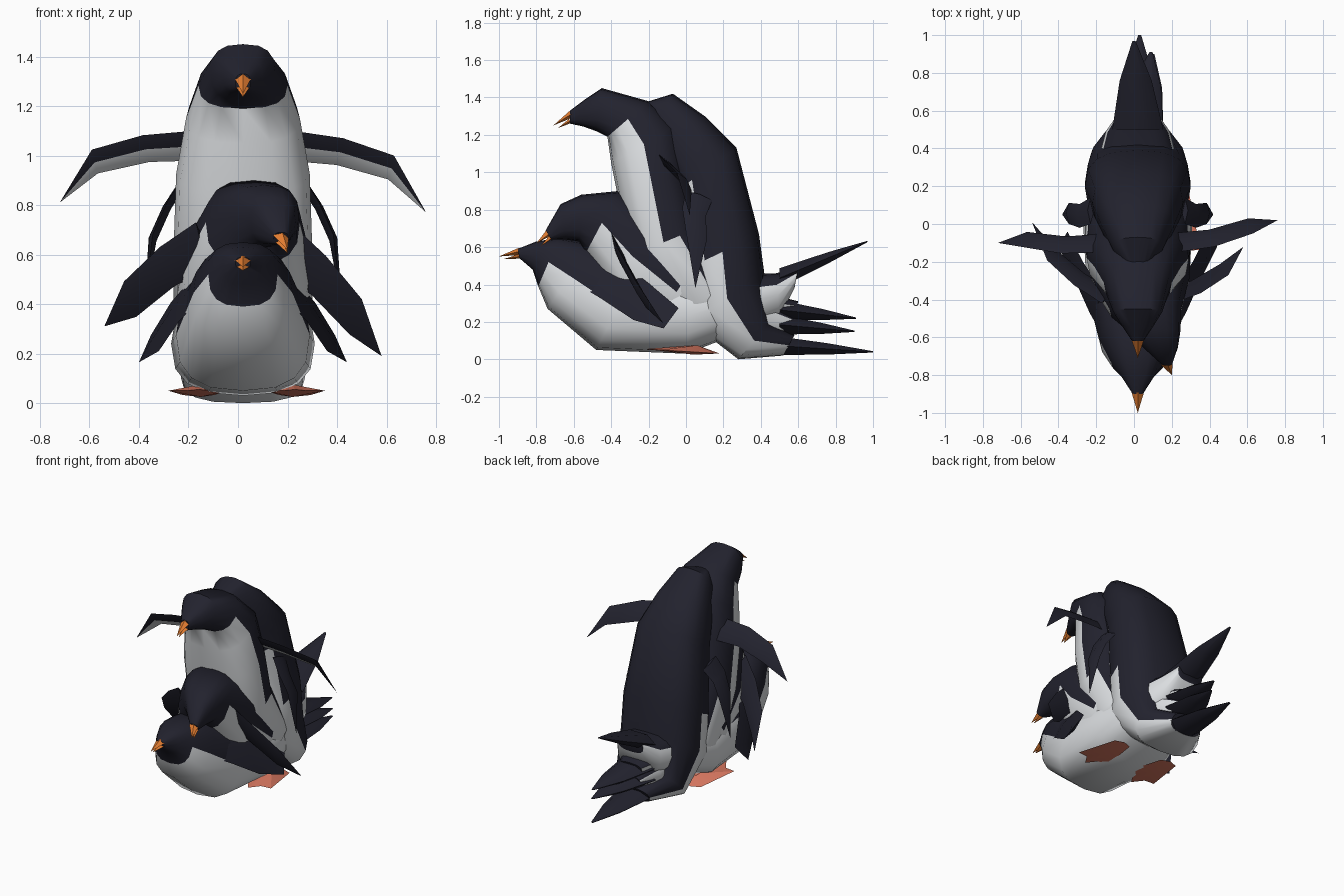
import bpy, bmesh, math
from mathutils import Vector as V

if "Cube" in bpy.data.objects:
    bpy.data.objects.remove(bpy.data.objects["Cube"])

CX = 0.02  # centre line of the pile


def material(name, rgb):
    m = bpy.data.materials.new(name)
    m.diffuse_color = (*rgb, 1)
    m.use_nodes = True
    m.node_tree.nodes["Principled BSDF"].inputs["Base Color"].default_value = m.diffuse_color
    return m


DARK = material("dark plumage", (0.016, 0.016, 0.027))
WHITE = material("white plumage", (0.72, 0.74, 0.76))
ORANGE = material("orange beak", (0.75, 0.20, 0.03))
SALMON = material("salmon feet", (0.70, 0.19, 0.12))


def finish(name, bm, mats, angle=45):
    bmesh.ops.recalc_face_normals(bm, faces=bm.faces)
    me = bpy.data.meshes.new(name)
    bm.to_mesh(me)
    bm.free()
    for m in mats:
        me.materials.append(m)
    me.shade_smooth()
    me.set_sharp_from_angle(angle=math.radians(angle))
    bpy.context.collection.objects.link(bpy.data.objects.new(name, me))


def loft(name, rings, mats, levels, sides=16, power=0.75):
    """Rings hold a back point, a belly point and a half width; the back is dark above its level."""
    bm = bmesh.new()
    loops = []
    for back, belly, w in rings:
        mid, half = (back + belly) / 2, (back - belly) / 2
        loop = []
        for k in range(sides):
            a = 2 * math.pi * k / sides
            c, s = (math.copysign(abs(t) ** power, t) for t in (math.cos(a), math.sin(a)))
            loop.append(bm.verts.new(mid + half * s + V((w * c, 0, 0))))
        loops.append(loop)
    for i in range(len(loops) - 1):
        for k in range(sides):
            n = (k + 1) % sides
            f = bm.faces.new((loops[i][k], loops[i][n], loops[i + 1][n], loops[i + 1][k]))
            f.material_index = int(math.sin(2 * math.pi * (k + 0.5) / sides) < levels(i))
    bm.faces.new(loops[0])
    bm.faces.new(loops[-1])
    finish(name, bm, mats)


def spike(name, base, tip, w, h, mat):
    """Four-sided pointed half of a beak."""
    bm = bmesh.new()
    side = (tip - base).cross(V((0, 0, 1))).normalized()
    up = side.cross((tip - base).normalized())
    q = [bm.verts.new(base + o) for o in (side * w, up * h, -side * w, -up * h)]
    t = bm.verts.new(tip)
    for k in range(4):
        bm.faces.new((q[k], q[(k + 1) % 4], t))
    bm.faces.new(q)
    finish(name, bm, [mat])


def flippers(name, shoulder, elbow, tip, chord, lift=0, sweep=0, white=False):
    """Pair of thin jointed wings; the left one is shifted by 'lift' upward and 'sweep' backward."""
    for label, s in (("right", 1), ("left", -1)):
        def place(p, f):
            f = f if s < 0 else 0
            return V((CX + s * (p[0] - CX), p[1] + sweep * f, p[2] + lift * f))
        step = V((s * chord[0], chord[1], chord[2]))
        a, b, t = place(shoulder, 0), place(elbow, 0.6), place(tip, 1)
        mid = a.lerp(b, 0.5) + V((0, -0.02, 0.02))
        n = (b - a).cross(step).normalized()
        if n.dot(V((-s, -1, -1))) < 0:
            n = -n
        bm = bmesh.new()
        rows = [[bm.verts.new(p + o) for o in (V(), c * 0.42 + n * 0.018, c, c * 0.5 - n * 0.018)]
                for p, c in ((a, step), (mid, step * 0.9), (b, step * 0.8))]
        end = bm.verts.new(t)
        for k in range(4):
            j = (k + 1) % 4
            m = int(white and k == 1)
            for r, q in zip(rows, rows[1:]):
                bm.faces.new((r[k], r[j], q[j], q[k])).material_index = m
            bm.faces.new((rows[-1][k], rows[-1][j], end)).material_index = m
        bm.faces.new(rows[0])
        finish(f"{name}_{label}_flipper", bm, [DARK, WHITE])


def bird(name, rings, heads, level, rump, rump_level, tail, tail_x, beak=None, turn=0):
    """Each ring: back y, z, belly y, z, half width. Head, body, tail and beak follow from it."""
    def point(y, z):
        return V((CX + turn * max(0, -0.35 - y), y, z))
    full = [(point(r[0], r[1]), point(r[2], r[3]), r[4]) for r in rings]
    for b, f, w in full:  # keep turned rings level
        b.x = f.x = (b.x + f.x) / 2
    loft(name + "_bird_body", full, [DARK, WHITE],
         lambda i: -2 if i < heads else level if i < rump else rump_level)
    # Tail blade from the rump to its tip
    back, belly, w = full[-1]
    tip = V((tail_x, *tail))
    root = (back + belly) / 2 - V((0, 0.09, 0))
    blade = []
    for t, width, thick in ((0, 0.135, 0.06), (0.55, 0.085, 0.035), (1, 0.008, 0.004)):
        p, o = root.lerp(tip, t), V((0, 0, thick))
        blade.append((p + o, p - o, width))
    loft(name + "_bird_tail", blade, [DARK], lambda i: -2, 6, 1)
    # Two beak halves
    if beak:
        back, belly, w = full[0]
        end = point(*beak)
        spike(name + "_bird_upper_beak", back.lerp(belly, 0.25) + V((0, 0.01, 0)), end, 0.034, 0.02, ORANGE)
        spike(name + "_bird_lower_beak", back.lerp(belly, 0.8), end + V((0, 0.025, -0.014)), 0.026, 0.012, ORANGE)


# Lowest bird, lying forward with raised tail
bird("lying", [
    (-0.90, 0.59, -0.89, 0.54, 0.03),
    (-0.80, 0.63, -0.82, 0.48, 0.085),
    (-0.68, 0.65, -0.79, 0.39, 0.14),
    (-0.50, 0.62, -0.74, 0.27, 0.20),
    (-0.25, 0.50, -0.48, 0.05, 0.27),
    (0.05, 0.45, 0.00, 0.03, 0.29),
    (0.48, 0.46, 0.50, 0.22, 0.17),
    (0.60, 0.49, 0.58, 0.38, 0.10)], 2, -0.1, 4, 0.3, (0.97, 0.63), 0, (-1, 0.55))
flippers("lying", (0.19, -0.62, 0.42), (0.36, -0.28, 0.21), (0.44, -0.12, 0.165), (0.04, 0.30, 0.08))

# Second bird, crouching with head turned
bird("crouching", [
    (-0.75, 0.69, -0.72, 0.64, 0.03),
    (-0.67, 0.83, -0.64, 0.64, 0.09),
    (-0.56, 0.88, -0.57, 0.63, 0.14),
    (-0.36, 0.90, -0.54, 0.56, 0.19),
    (-0.15, 0.75, -0.42, 0.35, 0.26),
    (0.10, 0.60, -0.20, 0.12, 0.28),
    (0.50, 0.30, 0.42, 0.10, 0.15),
    (0.60, 0.22, 0.58, 0.15, 0.08)], 3, 0, 5, 0.4, (0.90, 0.15), 0.10, (-0.80, 0.62), 0.4)
flippers("crouching", (0.21, -0.42, 0.73), (0.50, -0.27, 0.42), (0.58, -0.12, 0.19), (-0.06, 0.07, -0.18), 0.12, 0.13)

# Third bird, upright with flippers spread
bird("spread", [
    (-0.62, 1.33, -0.62, 1.26, 0.03),
    (-0.54, 1.39, -0.55, 1.245, 0.08),
    (-0.45, 1.45, -0.48, 1.22, 0.13),
    (-0.20, 1.38, -0.42, 1.19, 0.18),
    (-0.05, 1.25, -0.40, 1.05, 0.23),
    (0.00, 1.00, -0.36, 0.85, 0.27),
    (0.06, 0.70, -0.30, 0.55, 0.28),
    (0.25, 0.40, -0.15, 0.20, 0.28),
    (0.60, 0.31, 0.57, 0.22, 0.09)], 3, 0.1, 6, 0.5, (0.91, 0.22), 0.09, (-0.71, 1.25))
flippers("spread", (0.22, -0.15, 1.10), (0.63, -0.05, 1.00), (0.76, 0.02, 0.77), (-0.03, 0.10, -0.12), 0.04, -0.12, True)

# Rear bird, standing tall with its face hidden in the pile
bird("rear", [
    (-0.23, 1.37, -0.24, 1.28, 0.05),
    (-0.07, 1.42, -0.20, 1.20, 0.13),
    (0.10, 1.30, -0.12, 1.05, 0.19),
    (0.27, 1.13, -0.05, 0.90, 0.24),
    (0.39, 0.67, 0.00, 0.48, 0.28),
    (0.42, 0.45, 0.02, 0.20, 0.28),
    (0.45, 0.20, 0.28, 0.0, 0.25),
    (0.58, 0.13, 0.52, 0.02, 0.12)], 3, -0.3, 4, 0, (1.0, 0.04), 0.03)
flippers("rear", (0.27, 0, 0.90), (0.385, 0, 0.68), (0.42, 0.05, 0.38), (0, 0.14, -0.05))

# Feet: webbed fans, three toes reaching forward
for name, cx, s in (("right_foot", 0.22, 1), ("left_foot", -0.15, -1)):
    bm = bmesh.new()
    rim = []
    for k in range(8):
        if k < 5:  # toes and the webs between them
            a, r = math.radians(270 + (k - 2) * 26), 0.22 if k % 2 == 0 else 0.16
        else:      # heel
            a, r = math.radians(90 + (k - 6) * 30), 0.18
        rim.append(bm.verts.new((cx + 0.7 * r * math.cos(a) + s * 0.01, r * math.sin(a),
                                 0.042 - 0.06 * r * math.sin(a))))
    top = bm.verts.new((cx, 0.06, 0.075))
    low = bm.verts.new((cx, 0.04, 0.025))
    for k in range(8):
        a, b = rim[k], rim[(k + 1) % 8]
        bm.faces.new((a, b, top))
        bm.faces.new((b, a, low))
    finish(name, bm, [SALMON], 20)
